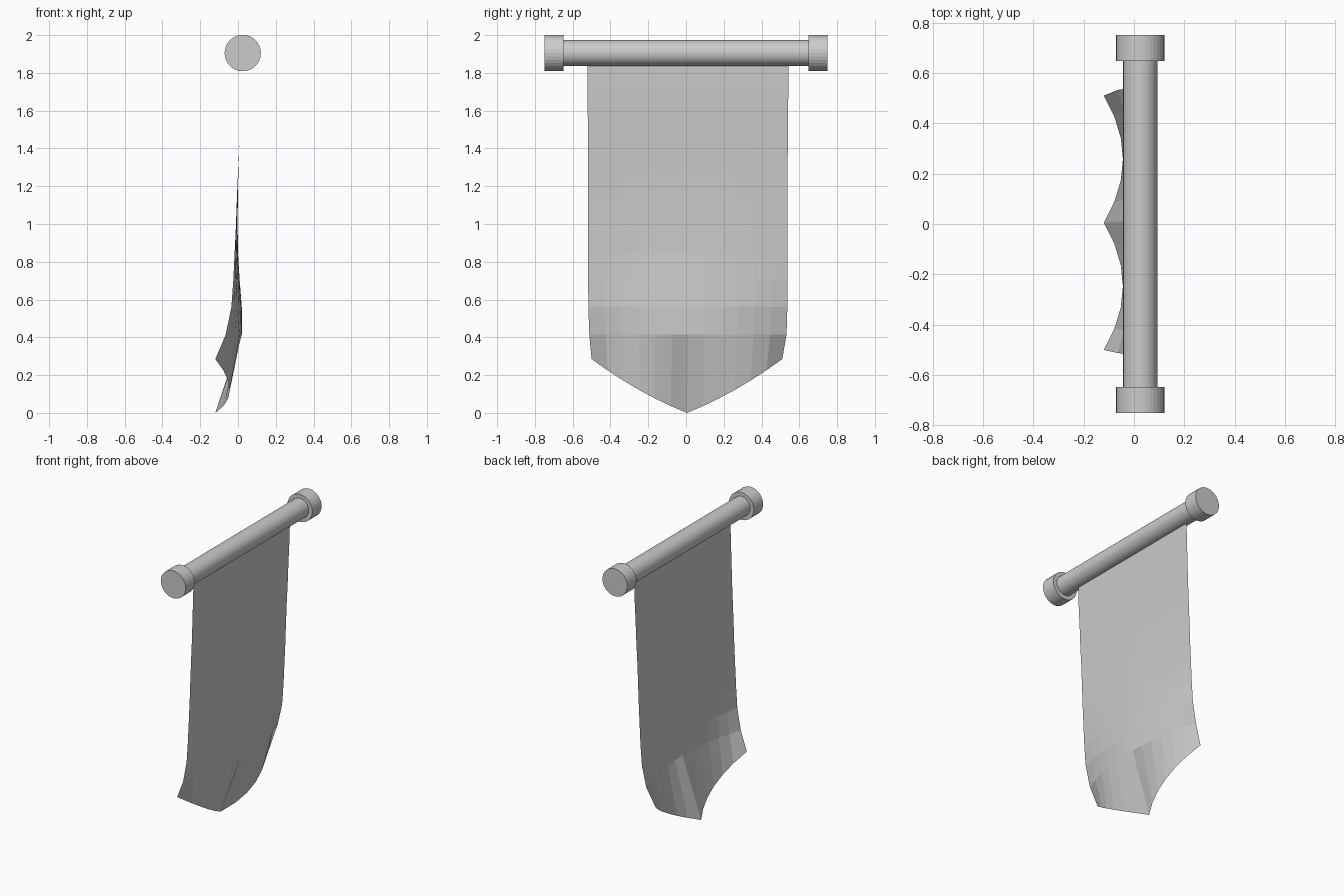
import bpy, bmesh, math

if "Cube" in bpy.data.objects:
    bpy.data.objects.remove(bpy.data.objects["Cube"])

ROD_X, ROD_Z = 0.025, 1.905


def cylinder_y(name, radius, y0, y1, sides=32):
    bpy.ops.mesh.primitive_cylinder_add(
        vertices=sides, radius=radius, depth=y1 - y0,
        location=(ROD_X, (y0 + y1) / 2, ROD_Z), rotation=(math.pi / 2, 0, 0))
    bpy.context.object.name = name


# Rod and its two end caps
cylinder_y("rod", 0.068, -0.66, 0.66)
cylinder_y("end_cap_left", 0.096, -0.75, -0.648)
cylinder_y("end_cap_right", 0.096, 0.648, 0.75)

# Cloth rows: height, x at the middle, how far the sides curl back, half width
ROWS = [
    (1.855, 0.022, 0.0, 0.532), (1.71, 0.018, 0.0, 0.532),
    (1.565, 0.012, 0.0, 0.530), (1.42, 0.007, 0.0, 0.529),
    (1.275, 0.002, 0.002, 0.528), (1.13, -0.001, 0.005, 0.528),
    (0.99, -0.002, 0.009, 0.528), (0.845, 0.000, 0.018, 0.528),
    (0.70, 0.009, 0.034, 0.528), (0.56, 0.020, 0.055, 0.527),
    (0.415, 0.020, 0.085, 0.522),
]
COLUMNS = 12
CENTRE_Y = 0.01

bm = bmesh.new()
grid = []
params = [2 * i / COLUMNS - 1 for i in range(COLUMNS + 1)]
for z, x, curl, half in ROWS:
    grid.append([bm.verts.new((x - curl * s * s, CENTRE_Y + half * s, z))
                 for s in params])

# Pointed hem, curling back at the tip and at both corners
hem = []
for s in params:
    a = abs(s)
    hem.append(bm.verts.new((-0.044 - 0.076 * (2 * a - 1) ** 2,
                             0.005 + 0.505 * s,
                             0.285 * (0.7 * a + 0.3 * a * a))))
grid.append(hem)

for upper, lower in zip(grid, grid[1:]):
    for i in range(COLUMNS):
        bm.faces.new((lower[i], lower[i + 1], upper[i + 1], upper[i]))

mesh = bpy.data.meshes.new("banner_cloth")
bm.to_mesh(mesh)
bm.free()
cloth = bpy.data.objects.new("banner_cloth", mesh)
bpy.context.collection.objects.link(cloth)
